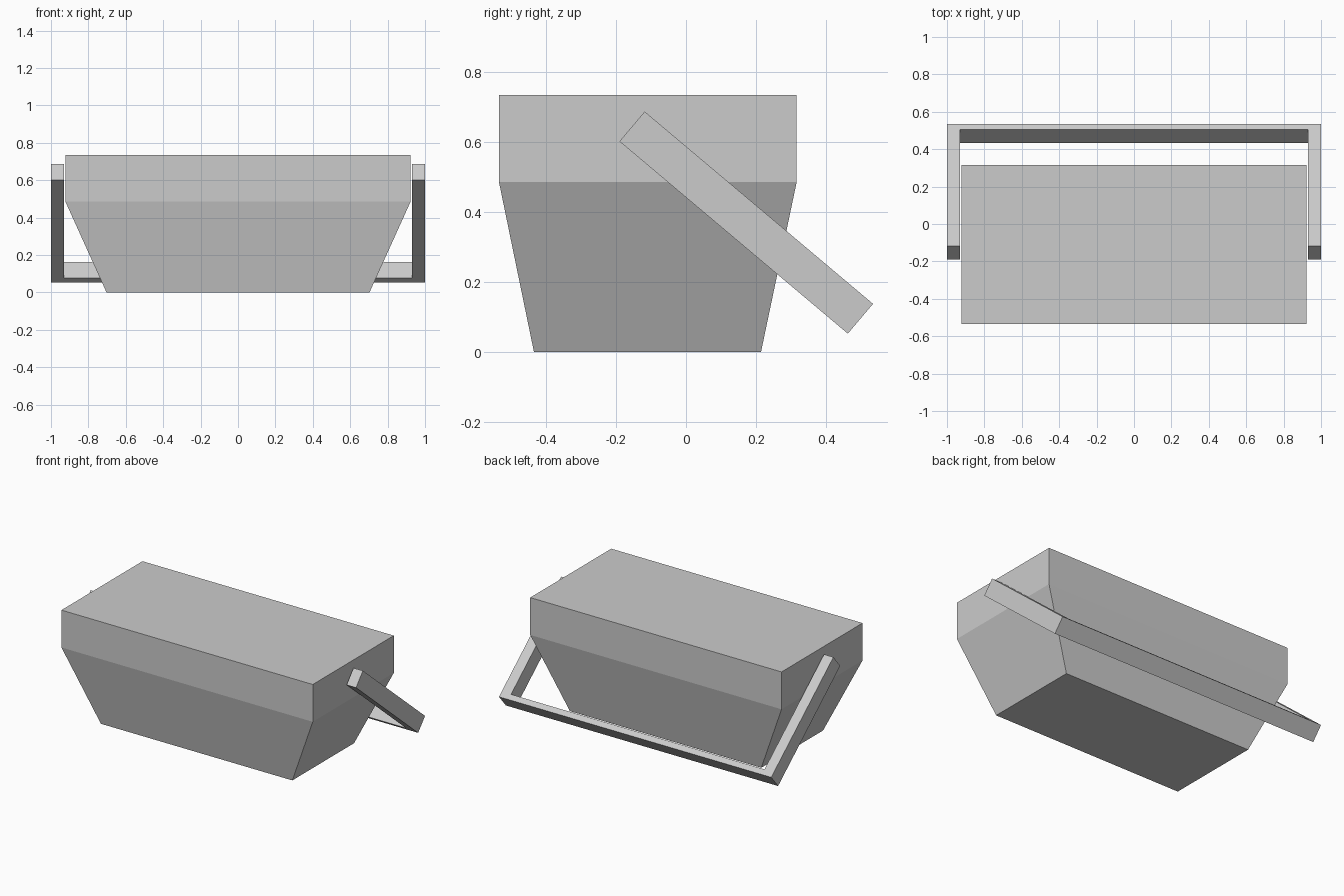
import bpy, bmesh
from mathutils import Vector

if "Cube" in bpy.data.objects:
    bpy.data.objects.remove(bpy.data.objects["Cube"])


def make_object(name, bm):
    bmesh.ops.recalc_face_normals(bm, faces=bm.faces)
    mesh = bpy.data.meshes.new(name)
    bm.to_mesh(mesh)
    bm.free()
    obj = bpy.data.objects.new(name, mesh)
    bpy.context.collection.objects.link(obj)
    return obj


# Bucket body: rectangular rings stacked upward (half width, y front, y back, z)
bm = bmesh.new()
rings = []
for hx, y0, y1, z in [(0.703, -0.434, 0.214, 0.0),
                      (0.923, -0.534, 0.316, 0.486),
                      (0.923, -0.534, 0.316, 0.734)]:
    rings.append([bm.verts.new(c) for c in
                  [(-hx, y0, z), (hx, y0, z), (hx, y1, z), (-hx, y1, z)]])
for low, high in zip(rings, rings[1:]):
    for i in range(4):
        j = (i + 1) % 4
        bm.faces.new((low[i], low[j], high[j], high[i]))
bm.faces.new(rings[0][::-1])
bm.faces.new(rings[-1])
make_object("bucket_body", bm)

# Tilted U-shaped handle: outline in its own plane, extruded by its depth
start = Vector((0, -0.190, 0.602))
along = Vector((0, 0.652, -0.549))
depth = Vector((0, 0.072, 0.085))
length = along.length
along.normalize()
outer, inner, bar = 1.0, 0.931, 0.037
outline = [(-outer, 0), (-outer, length), (outer, length), (outer, 0),
           (inner, 0), (inner, length - bar), (-inner, length - bar), (-inner, 0)]
bm = bmesh.new()
low = [bm.verts.new(start + along * d + Vector((x, 0, 0))) for x, d in outline]
high = [bm.verts.new(v.co + depth) for v in low]
for i in range(8):
    j = (i + 1) % 8
    bm.faces.new((low[i], low[j], high[j], high[i]))
# Caps split into two arms and the crossbar
for ring in (low, high):
    for quad in [(0, 1, 6, 7), (1, 2, 5, 6), (2, 3, 4, 5)]:
        bm.faces.new([ring[k] for k in quad])
make_object("lift_handle", bm)
